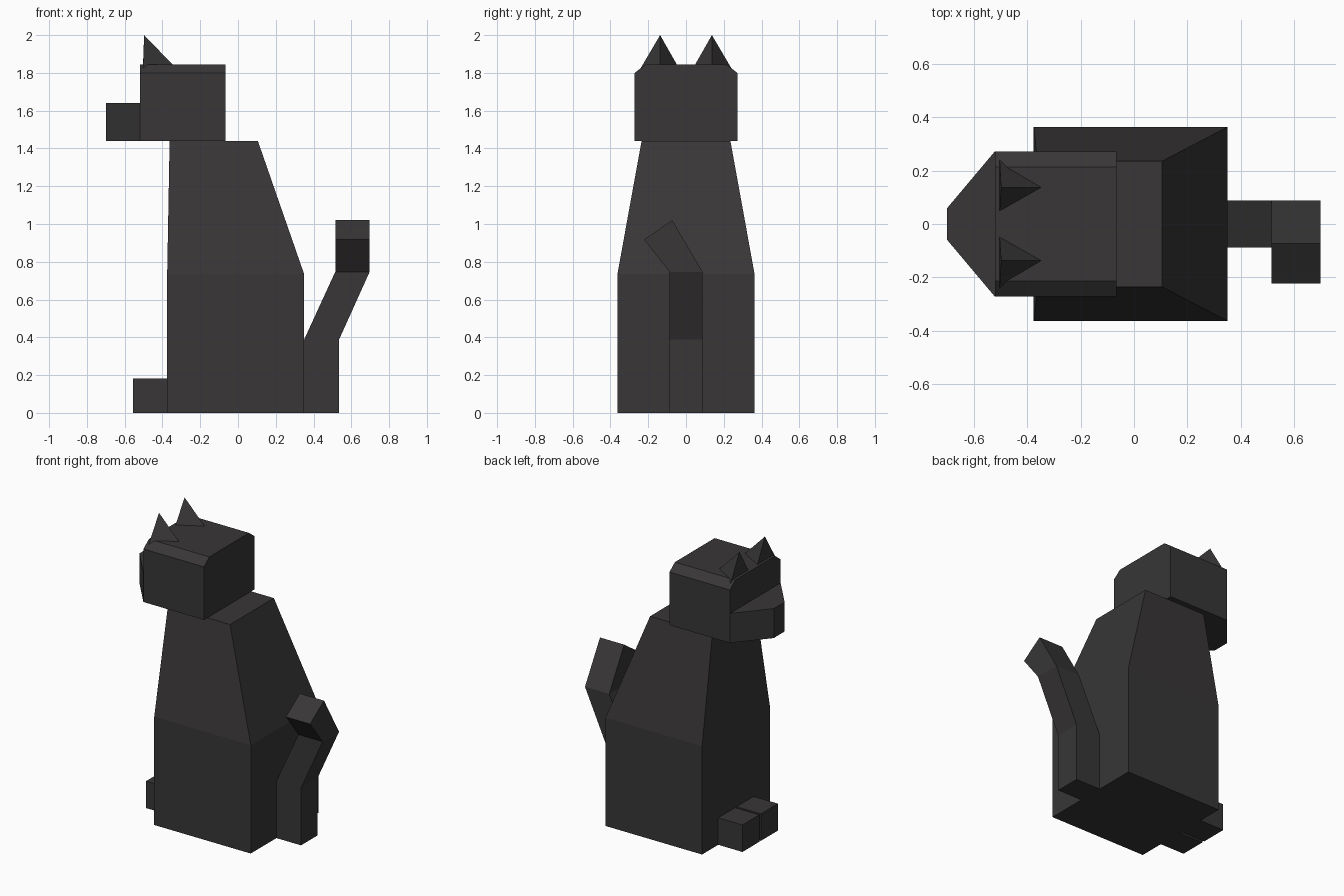
import bpy, bmesh

if "Cube" in bpy.data.objects:
    bpy.data.objects.remove(bpy.data.objects["Cube"])

mat = bpy.data.materials.new("dark_grey")
mat.diffuse_color = (0.04, 0.037, 0.037, 1)
mat.use_nodes = True
mat.node_tree.nodes["Principled BSDF"].inputs["Base Color"].default_value = mat.diffuse_color


def loft(name, rings):
    """Skin a closed solid through rings of equal point count."""
    bm = bmesh.new()
    loops = [[bm.verts.new(p) for p in ring] for ring in rings]
    n = len(loops[0])
    for a, b in zip(loops, loops[1:]):
        for i in range(n):
            j = (i + 1) % n
            bm.faces.new((a[i], a[j], b[j], b[i]))
    bm.faces.new(loops[0])
    bm.faces.new(loops[-1])
    bmesh.ops.recalc_face_normals(bm, faces=bm.faces)
    me = bpy.data.meshes.new(name)
    bm.to_mesh(me)
    bm.free()
    me.materials.append(mat)
    ob = bpy.data.objects.new(name, me)
    bpy.context.collection.objects.link(ob)
    return ob


def rect(x0, x1, y0, y1, z):
    return [(x0, y0, z), (x1, y0, z), (x1, y1, z), (x0, y1, z)]


# Body: straight lower block, tapering chest
loft("body", [rect(-0.375, 0.35, -0.363, 0.363, 0),
              rect(-0.375, 0.35, -0.363, 0.363, 0.735),
              rect(-0.362, 0.105, -0.235, 0.235, 1.44)])

# Head: chamfered profile extruded along x
profile = [(-0.272, 1.44), (0.272, 1.44), (0.272, 1.80),
           (0.213, 1.845), (-0.213, 1.845), (-0.272, 1.80)]
loft("head", [[(x, y, z) for y, z in profile] for x in (-0.52, -0.066)])

# Snout: wedge narrowing forward
snout = [(-0.52, -0.272), (-0.70, -0.058), (-0.70, 0.058), (-0.52, 0.272)]
loft("snout", [[(x, y, z) for x, y in snout] for z in (1.44, 1.64)])

# Tail: upright, leaning back, then curling sideways
loft("tail", [rect(0.35, 0.535, -0.088, 0.088, 0),
              rect(0.35, 0.535, -0.088, 0.088, 0.388),
              rect(0.515, 0.697, -0.088, 0.088, 0.747),
              [(0.515, -0.222, 0.918), (0.697, -0.222, 0.918),
               (0.697, -0.073, 1.02), (0.515, -0.073, 1.02)]])

for side, s in (("left", -1), ("right", 1)):
    # Front paws
    loft(f"{side}_paw", [rect(-0.557, -0.375, s * 0.008, s * 0.19, z)
                         for z in (0, 0.183)])
    # Ears: three-sided spikes
    base = [(-0.503, s * 0.045, 1.838), (-0.503, s * 0.243, 1.82),
            (-0.345, s * 0.137, 1.843)]
    tip = (-0.497, s * 0.137, 2.0)
    ear = loft(f"{side}_ear", [base, [tip] * 3])
    bm = bmesh.new()
    bm.from_mesh(ear.data)
    bmesh.ops.remove_doubles(bm, verts=bm.verts, dist=1e-4)
    bmesh.ops.recalc_face_normals(bm, faces=bm.faces)
    bm.to_mesh(ear.data)
    bm.free()
